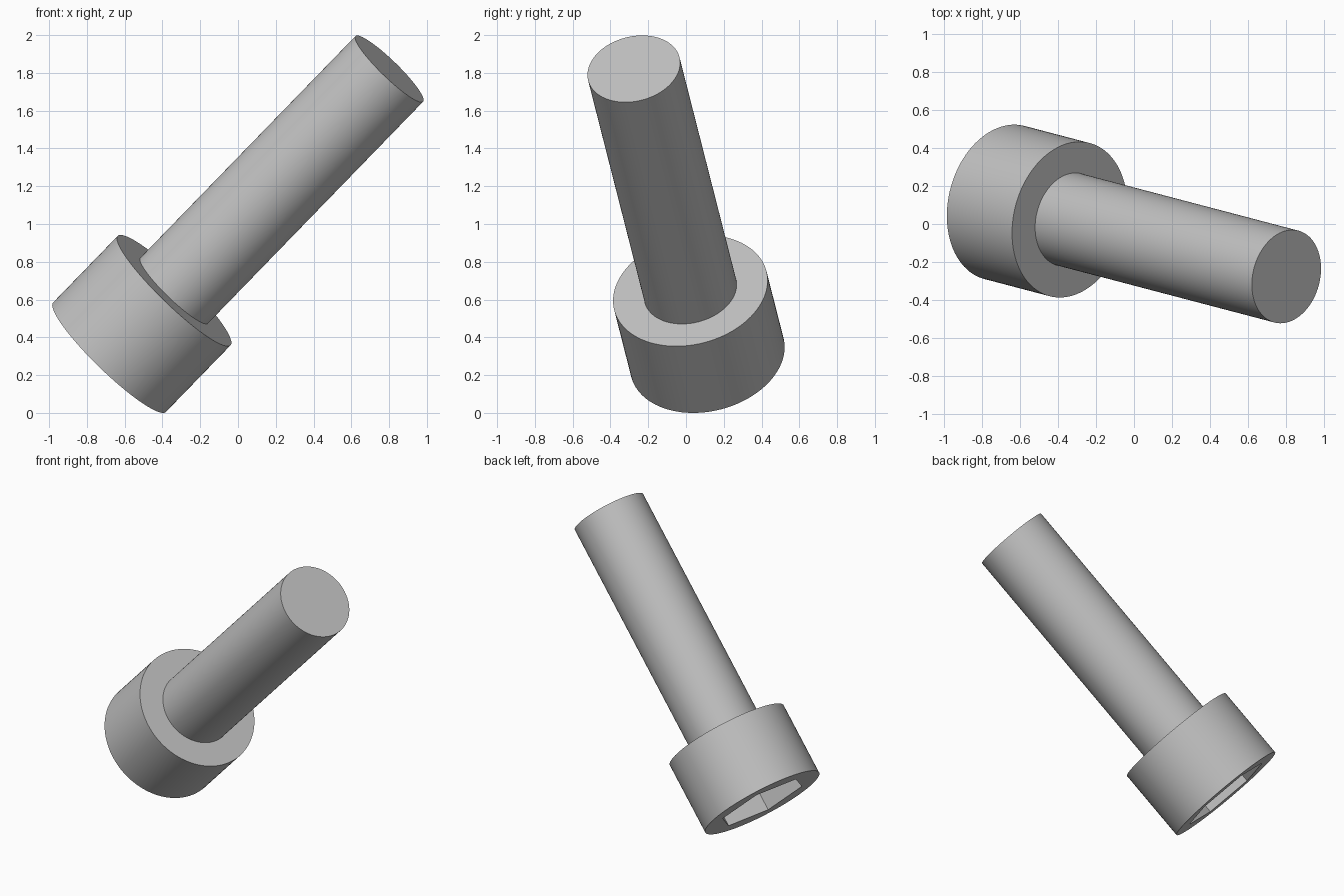
import bpy, bmesh, math
from mathutils import Matrix, Vector

cube = bpy.data.objects.get("Cube")
if cube:
    bpy.data.objects.remove(cube, do_unlink=True)

SEG = 96
HEAD_R, HEAD_H = 0.416, 0.5
SHAFT_R, LENGTH = 0.2495, 2.163
SOCKET_R, SOCKET_DEPTH = 0.31, 0.25

steel = bpy.data.materials.new("grey steel")
steel.use_nodes = True
colour = (0.53, 0.53, 0.53, 1)
steel.diffuse_color = colour
steel.node_tree.nodes["Principled BSDF"].inputs["Base Color"].default_value = colour

# Tilted frame: z along the bolt, x towards one corner of the hex socket
axis = Vector((0.685, -0.18, 0.706)).normalized()
corner = Vector((0.374, -0.749, -0.55))
corner = (corner - axis * corner.dot(axis)).normalized()
frame = Matrix((corner, axis.cross(corner), axis)).transposed().to_4x4()
frame.translation = (-0.6805, 0.113, 0.2945)


def hexagon(angle):
    """Relative radius of a hexagon whose corners lie at radius 1."""
    third = math.pi / 3
    return math.cos(third / 2) / math.cos(angle % third - third / 2)


def turned_part(name, rings, cap_first=False, cap_last=False):
    """Skin a stack of (radius, height, is_hex) rings."""
    bm = bmesh.new()
    loops = []
    for radius, z, is_hex in rings:
        loop = []
        for i in range(SEG):
            t = math.tau * i / SEG
            r = radius * (hexagon(t) if is_hex else 1)
            loop.append(bm.verts.new((r * math.cos(t), r * math.sin(t), z)))
        loops.append(loop)
    for a, b in zip(loops, loops[1:]):
        for i in range(SEG):
            j = (i + 1) % SEG
            bm.faces.new((a[i], a[j], b[j], b[i]))
    if cap_first:
        bm.faces.new(loops[0][::-1])
    if cap_last:
        bm.faces.new(loops[-1])
    mesh = bpy.data.meshes.new(name)
    bm.to_mesh(mesh)
    bm.free()
    mesh.materials.append(steel)
    obj = bpy.data.objects.new(name, mesh)
    bpy.context.collection.objects.link(obj)
    obj.matrix_world = frame
    bpy.ops.object.select_all(action="DESELECT")
    obj.select_set(True)
    bpy.context.view_layer.objects.active = obj
    bpy.ops.object.shade_smooth_by_angle(angle=math.radians(30))
    return obj


# Head: socket floor, socket walls, end face, outer wall, shoulder
turned_part("head", [
    (SOCKET_R, SOCKET_DEPTH, True),
    (SOCKET_R, 0, True),
    (HEAD_R, 0, False),
    (HEAD_R, HEAD_H, False),
    (SHAFT_R, HEAD_H, False),
], cap_first=True)

# Plain shaft with a flat tip
turned_part("shaft", [
    (SHAFT_R, HEAD_H, False),
    (SHAFT_R, LENGTH, False),
], cap_last=True)
